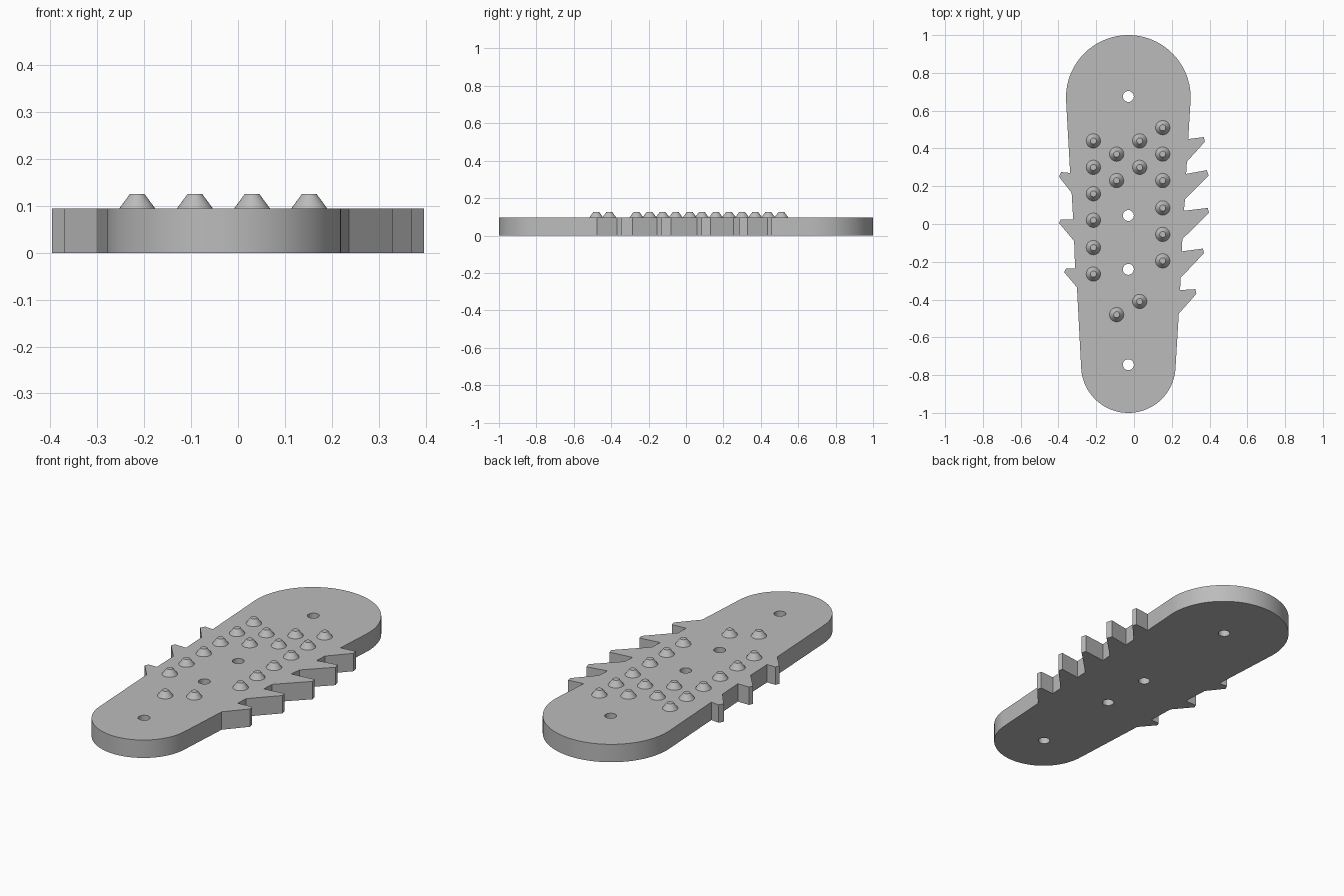
import bpy
import bmesh
from math import pi, sin, cos, asin

if "Cube" in bpy.data.objects:
    bpy.data.objects.remove(bpy.data.objects["Cube"])

THICK, AXIS = 0.095, -0.03
TOP_Y, TOP_R, LOW_Y, LOW_R = 0.67, 0.33, -0.75, 0.25

grey = bpy.data.materials.new("plain grey")
grey.use_nodes = True
grey.diffuse_color = (0.5, 0.5, 0.5, 1)
grey.node_tree.nodes["Principled BSDF"].inputs["Base Color"].default_value = (0.5, 0.5, 0.5, 1)


def arc(cy, r, start, end, n):
    steps = [start + (end - start) * i / n for i in range(n + 1)]
    return [(AXIS + r * cos(t), cy + r * sin(t)) for t in steps]


def add_loop(curve, points):
    spline = curve.splines.new("POLY")
    spline.points.add(len(points) - 1)
    for p, (x, y) in zip(spline.points, points):
        p.co = (x, y, 0, 1)
    spline.use_cyclic_u = True


def smooth(obj, angle):
    bpy.ops.object.select_all(action="DESELECT")
    obj.select_set(True)
    bpy.context.view_layer.objects.active = obj
    bpy.ops.object.shade_smooth_by_angle(angle=angle)


# Saw teeth: root, two tip corners, root, listed from the top down
left_teeth = [
    (-.338, .27), (-.385, .275), (-.397, .25), (-.33, .165),
    (-.322, .025), (-.388, .025), (-.397, .005), (-.317, -.09),
    (-.312, -.235), (-.36, -.235), (-.37, -.255), (-.302, -.335)]
right_teeth = [
    (.287, .45), (.37, .46), (.375, .435), (.28, .33),
    (.276, .265), (.385, .285), (.395, .255), (.27, .13),
    (.264, .07), (.39, .085), (.397, .06), (.256, -.08),
    (.253, -.145), (.365, -.13), (.37, -.155), (.247, -.285),
    (.244, -.35), (.325, -.345), (.33, -.37), (.237, -.475)]

# Tapered plate with rounded ends and drilled holes
tilt = asin((TOP_R - LOW_R) / (TOP_Y - LOW_Y))
outline = (arc(TOP_Y, TOP_R, -tilt, pi + tilt, 48) + left_teeth
           + arc(LOW_Y, LOW_R, pi + tilt, 2 * pi - tilt, 48) + right_teeth[::-1])
curve = bpy.data.curves.new("plate", "CURVE")
curve.dimensions, curve.fill_mode = "2D", "BOTH"
curve.extrude = THICK / 2
add_loop(curve, outline)
for y in (0.675, 0.045, -0.24, -0.745):
    add_loop(curve, arc(y, 0.029, 0, 2 * pi, 32)[:-1])
plate = bpy.data.objects.new("toothed_plate", curve)
bpy.context.collection.objects.link(plate)
bpy.ops.object.select_all(action="DESELECT")
plate.select_set(True)
bpy.context.view_layer.objects.active = plate
bpy.ops.object.convert(target="MESH")
plate = bpy.context.object
bm = bmesh.new()
bm.from_mesh(plate.data)
bmesh.ops.remove_doubles(bm, verts=bm.verts, dist=0.0001)
bmesh.ops.translate(bm, verts=bm.verts, vec=(0, 0, THICK / 2))
bmesh.ops.recalc_face_normals(bm, faces=bm.faces)
bm.to_mesh(plate.data)
bm.free()
plate.data.materials.clear()
plate.data.materials.append(grey)
smooth(plate, 0.25)

# Blunt cone studs in four columns
columns = {
    -.215: (.44, .30, .16, .02, -.125, -.265),
    -.092: (.37, .23, -.48),
    .03: (.44, .30, -.41),
    .152: (.51, .37, .23, .085, -.055, -.195)}
for x, rows in columns.items():
    for y in rows:
        bpy.ops.mesh.primitive_cone_add(vertices=32, radius1=0.038, radius2=0.016,
                                        depth=0.03, location=(x, y, THICK + 0.015))
        stud = bpy.context.object
        stud.name = "stud"
        stud.data.materials.append(grey)
        smooth(stud, 0.5)
